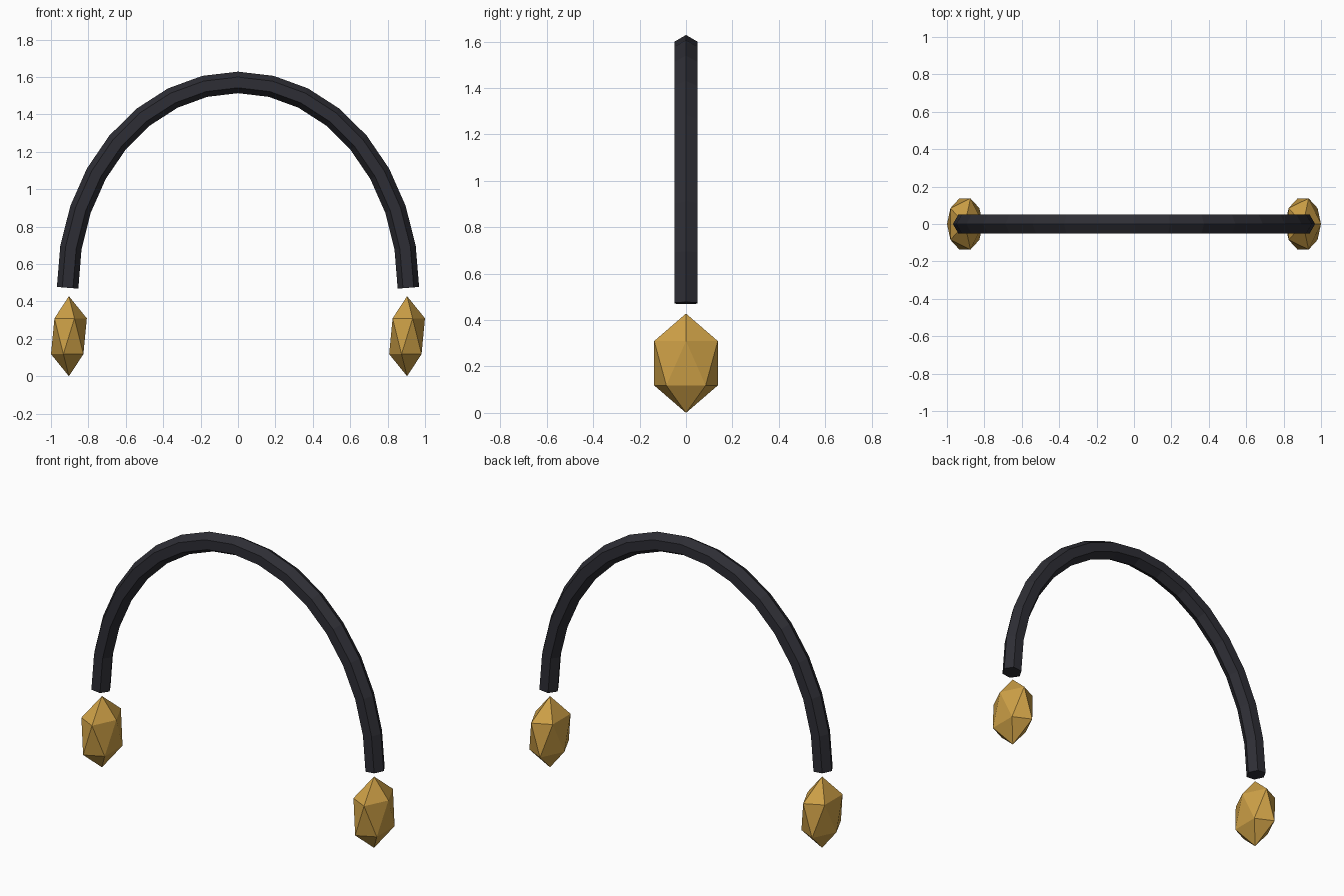
import bpy, bmesh, math
from mathutils import Vector

cube = bpy.data.objects.get("Cube")
if cube:
    bpy.data.objects.remove(cube, do_unlink=True)


def make_material(name, rgb):
    mat = bpy.data.materials.new(name)
    mat.use_nodes = True
    color = (*rgb, 1.0)
    mat.diffuse_color = color
    mat.node_tree.nodes["Principled BSDF"].inputs["Base Color"].default_value = color
    return mat


def make_object(name, bm, mat):
    bmesh.ops.recalc_face_normals(bm, faces=bm.faces)
    mesh = bpy.data.meshes.new(name)
    bm.to_mesh(mesh)
    bm.free()
    mesh.materials.append(mat)
    obj = bpy.data.objects.new(name, mesh)
    bpy.context.collection.objects.link(obj)
    return obj


charcoal = make_material("charcoal", (0.027, 0.027, 0.035))
gold = make_material("gold", (0.61, 0.35, 0.062))

# Headband: hexagonal section swept along half an ellipse
SEGMENTS, SIDES, RADIUS = 16, 6, 0.0575
HALF_WIDTH, BASE, RISE = 0.911, 0.473, 1.098
path = []
for i in range(SEGMENTS + 1):
    a = math.pi * i / SEGMENTS
    path.append(Vector((-HALF_WIDTH * math.cos(a), 0, BASE + RISE * math.sin(a))))

bm = bmesh.new()
rings = []
for i, p in enumerate(path):
    before = (p - path[i - 1]).normalized() if i > 0 else Vector()
    after = (path[i + 1] - p).normalized() if i < SEGMENTS else Vector()
    tangent = (before + after).normalized()
    outward = Vector((-tangent.z, 0, tangent.x))
    ring = []
    for k in range(SIDES):
        t = math.tau * k / SIDES
        offset = outward * math.cos(t) + Vector((0, math.sin(t), 0))
        ring.append(bm.verts.new(p + RADIUS * offset))
    rings.append(ring)
for r, s in zip(rings, rings[1:]):
    for k in range(SIDES):
        n = (k + 1) % SIDES
        bm.faces.new((r[k], r[n], s[n], s[k]))
bm.faces.new(rings[0])
bm.faces.new(rings[-1])
make_object("headband", bm, charcoal)

# Ear pads: faceted, stretched icosahedra just below the band ends
for name, x in (("right_ear_pad", -0.904), ("left_ear_pad", 0.904)):
    bm = bmesh.new()
    bmesh.ops.create_icosphere(bm, subdivisions=1, radius=1)
    bmesh.ops.scale(bm, vec=(0.107, 0.161, 0.214), verts=bm.verts)
    pad = make_object(name, bm, gold)
    pad.location = (x, 0, 0.214)
